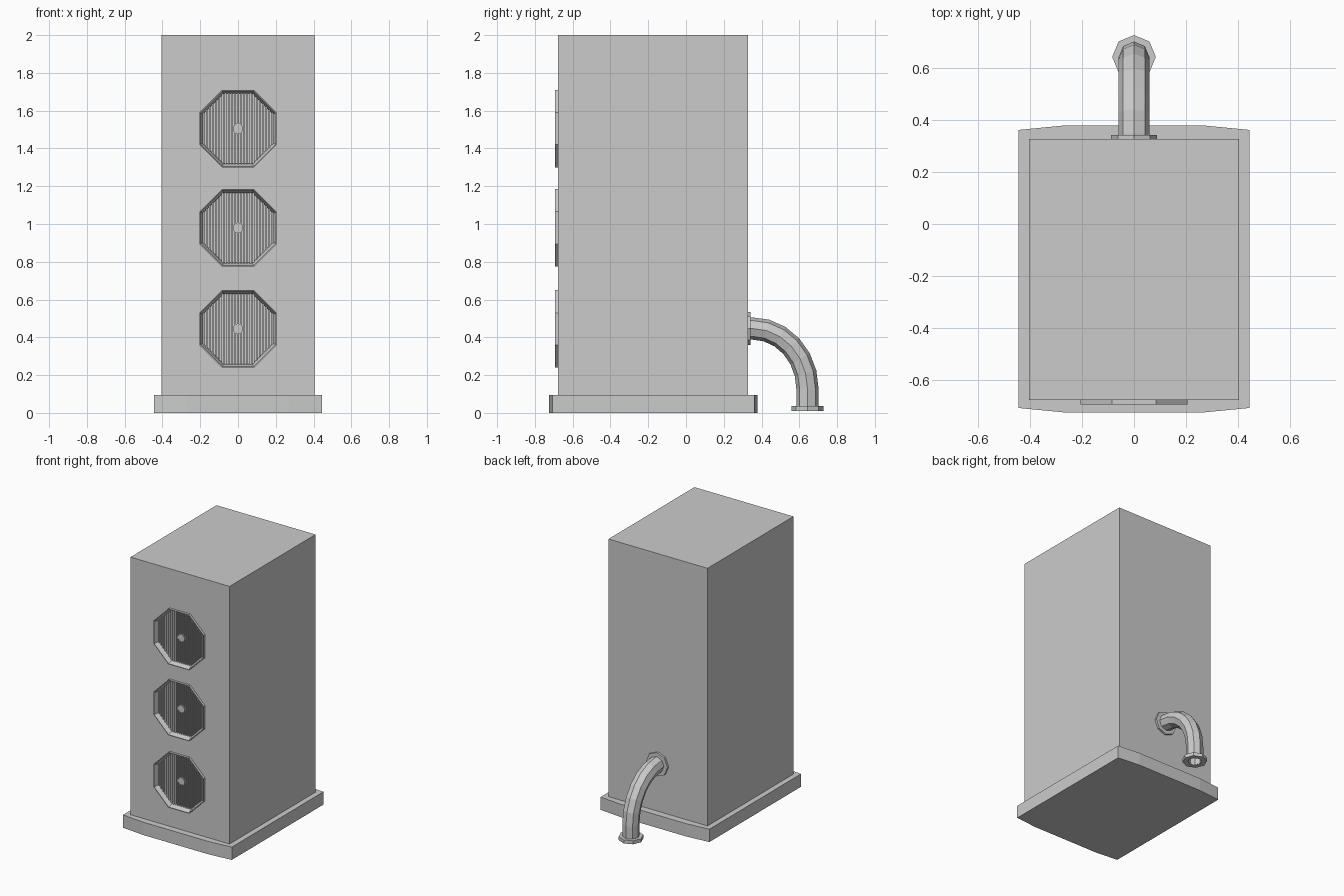
import bpy, bmesh
from math import sin, cos, pi, radians

cube = bpy.data.objects.get("Cube")
if cube:
    bpy.data.objects.remove(cube, do_unlink=True)

grey = bpy.data.materials.new("light_grey_metal")
grey.use_nodes = True
grey.diffuse_color = (0.6, 0.6, 0.6, 1)
grey.node_tree.nodes["Principled BSDF"].inputs["Base Color"].default_value = (0.6, 0.6, 0.6, 1)


def finish(name, bm):
    bmesh.ops.recalc_face_normals(bm, faces=bm.faces)
    mesh = bpy.data.meshes.new(name)
    bm.to_mesh(mesh)
    bm.free()
    mesh.materials.append(grey)
    obj = bpy.data.objects.new(name, mesh)
    bpy.context.collection.objects.link(obj)
    return obj


def add_box(bm, x0, x1, y0, y1, z0, z1):
    verts = bmesh.ops.create_cube(bm, size=1)["verts"]
    for v in verts:
        v.co.x = x1 if v.co.x > 0 else x0
        v.co.y = y1 if v.co.y > 0 else y0
        v.co.z = z1 if v.co.z > 0 else z0


def loft(name, rings, phase=0, closed=False):
    """Octagonal skin over rings given as (y, z, downward angle, radius)."""
    bm = bmesh.new()
    loops = []
    for y, z, t, r in rings:
        angles = [phase + i * pi / 4 for i in range(8)]
        loops.append([bm.verts.new((r * cos(a), y + r * sin(a) * sin(t),
                                    z + r * sin(a) * cos(t))) for a in angles])
    pairs = list(zip(loops, loops[1:]))
    if closed:
        pairs.append((loops[-1], loops[0]))
    else:
        bm.faces.new(loops[0])
        bm.faces.new(loops[-1])
    for a, b in pairs:
        for i in range(8):
            j = (i + 1) % 8
            bm.faces.new((a[i], a[j], b[j], b[i]))
    return finish(name, bm)


# Plinth with gently bowed front and back
bm = bmesh.new()
half = [(0.445, -0.708), (0.445, 0.362), (0.27, 0.379)]
outline = [(0.27, -0.725)] + half + [(-x, y) for x, y in reversed(half)] + [(-0.27, -0.725)]
base = bm.faces.new([bm.verts.new((x, y, 0)) for x, y in outline])
top = bmesh.ops.extrude_face_region(bm, geom=[base])["geom"]
bmesh.ops.translate(bm, vec=(0, 0, 0.095),
                    verts=[g for g in top if isinstance(g, bmesh.types.BMVert)])
finish("plinth", bm)

# Cabinet body
FRONT, BACK = -0.677, 0.327
bm = bmesh.new()
add_box(bm, -0.405, 0.405, FRONT, BACK, 0.09, 2)
cabinet = finish("cabinet", bm)

# Three octagonal vents, each set into a recess
OCT = 1 / cos(pi / 8)
for label, z in (("lower", 0.445), ("middle", 0.98), ("upper", 1.505)):
    cutter = loft("recess_cutter", [(y, z, 0, 0.197 * OCT) for y in (-0.75, -0.635)], pi / 8)
    cutter.hide_render = True
    cut = cabinet.modifiers.new("recess", "BOOLEAN")
    cut.operation = "DIFFERENCE"
    cut.solver = "EXACT"
    cut.object = cutter
    bpy.context.view_layer.objects.active = cabinet
    bpy.ops.object.modifier_apply(modifier=cut.name)
    bpy.data.objects.remove(cutter, do_unlink=True)

    # Raised rim with a tapered throat
    rim = [(-0.636, 0.199), (FRONT, 0.205), (-0.694, 0.205), (-0.694, 0.2), (-0.65, 0.185), (-0.636, 0.185)]
    loft(label + "_vent_rim", [(y, z, 0, a * OCT) for y, a in rim], pi / 8, closed=True)

    # Vertical slats trimmed to the octagon
    bm = bmesh.new()
    for i in range(-11, 12):
        x = i * 0.0165
        height = min(0.188, 0.188 * 2 ** 0.5 - abs(x))
        add_box(bm, x - 0.0045, x + 0.0045, -0.662, -0.634, z - height, z + height)
    finish(label + "_vent_slats", bm)
    loft(label + "_vent_hub", [(y, z, 0, 0.028) for y in (-0.664, -0.634)], pi / 8)

# Hollow outlet pipe bending from the back wall to the ground
CY, CZ, RY, RZ, R = 0.35, 0.127, 0.293, 0.32, 0.059
DOWN = pi / 2
end_y, wall_z = CY + RY, CZ + RZ
pipe = [(BACK - 0.01, wall_z, 0, R)]
for i in range(7):
    t = radians(15 * i)
    pipe.append((CY + RY * sin(t), CZ + RZ * cos(t), t, R))
pipe += [(end_y, 0.012, DOWN, R), (end_y, 0.012, DOWN, 0.046), (end_y, CZ, DOWN, 0.046)]
loft("outlet_pipe", pipe)

# Flanges at both ends of the pipe
loft("wall_flange", [(y, wall_z, 0, r) for y, r in
                     ((BACK - 0.005, 0.088), (0.342, 0.088), (0.342, 0.05), (BACK - 0.005, 0.05))],
     closed=True)
loft("ground_flange", [(end_y, z, DOWN, r) for z, r in
                       ((0.036, 0.084), (0.01, 0.084), (0.01, 0.048), (0.036, 0.048))],
     closed=True)
